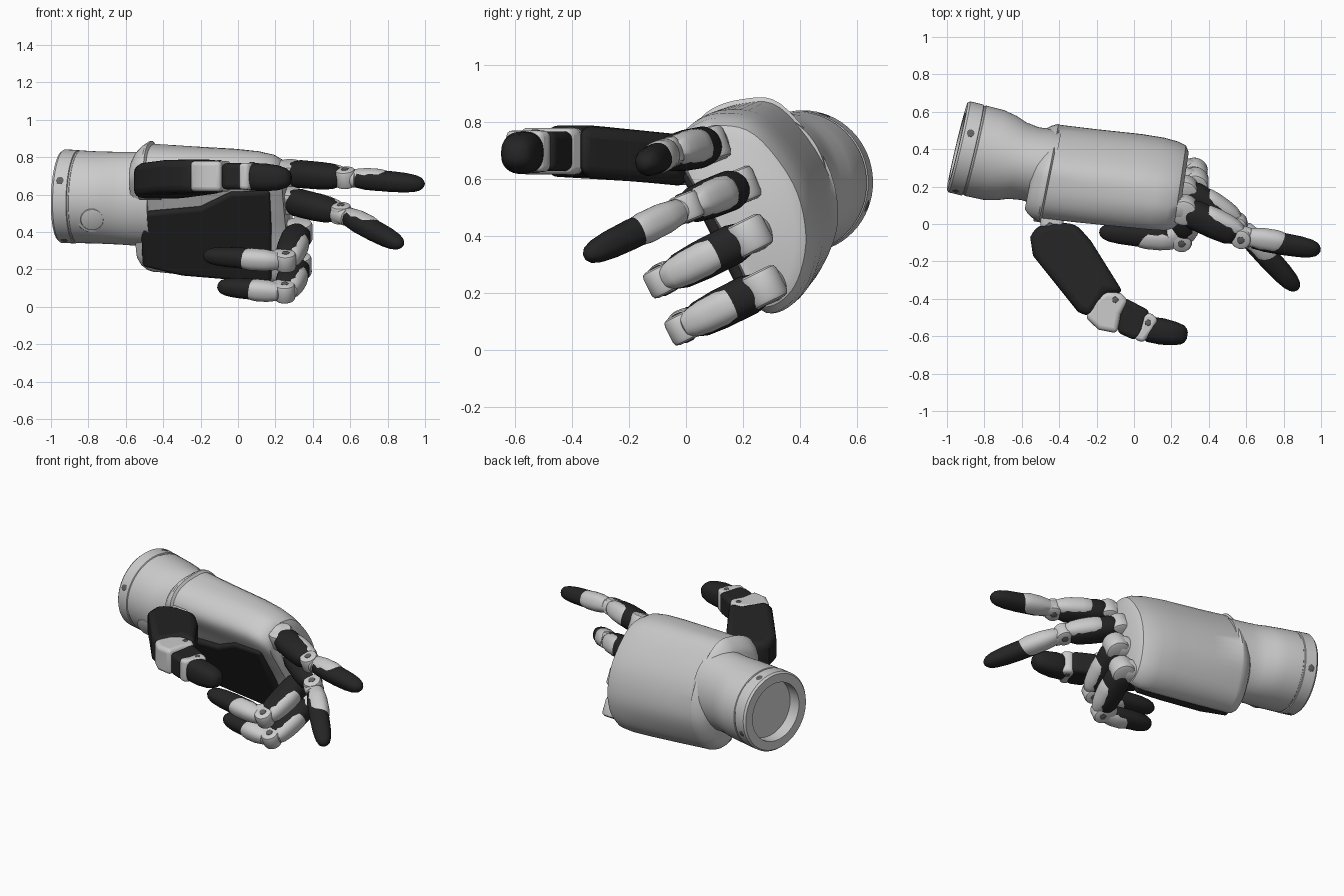
import bpy, bmesh, math
from mathutils import Vector as V

if "Cube" in bpy.data.objects:
    bpy.data.objects.remove(bpy.data.objects["Cube"])

black = bpy.data.materials.new("black_rubber")
black.diffuse_color = (0.018, 0.018, 0.018, 1)
black.use_nodes = True
black.node_tree.nodes["Principled BSDF"].inputs["Base Color"].default_value = black.diffuse_color
dark = bpy.data.materials.new("dark_metal")
dark.diffuse_color = (0.12, 0.12, 0.12, 1)
dark.use_nodes = True
dark.node_tree.nodes["Principled BSDF"].inputs["Base Color"].default_value = dark.diffuse_color
WIDE = V((0, -0.39, 0.92)).normalized()      # little finger towards index finger
PALM = V((0, -0.92, -0.39)).normalized()     # out of the palm


def finish(name, bm, mat=None, bevel=0):
    bmesh.ops.recalc_face_normals(bm, faces=bm.faces)
    me = bpy.data.meshes.new(name)
    bm.to_mesh(me)
    bm.free()
    ob = bpy.data.objects.new(name, me)
    bpy.context.collection.objects.link(ob)
    if mat:
        me.materials.append(mat)
    if bevel:
        m = ob.modifiers.new("bevel", 'BEVEL')
        m.width, m.segments, m.limit_method = bevel, 4, 'ANGLE'
        m.angle_limit = math.radians(40)
    return ob


def loft(name, rings, mat=None):
    bm = bmesh.new()
    rows = [[bm.verts.new(p) for p in r] for r in rings]
    n = len(rows[0])
    for a, b in zip(rows, rows[1:]):
        for i in range(n):
            bm.faces.new((a[i], a[(i + 1) % n], b[(i + 1) % n], b[i]))
    bm.faces.new(rows[0])
    bm.faces.new(rows[-1])
    return finish(name, bm, mat)


def oval(c, p, q, rp, rq, n=32, power=1.0):
    out = []
    for i in range(n):
        a = 2 * math.pi * i / n
        x, y = math.cos(a), math.sin(a)
        out.append(c + p * rp * math.copysign(abs(x) ** power, x)
                   + q * rq * math.copysign(abs(y) ** power, y))
    return out


def rod(name, c, axis, r, length, mat=None, e=.008):
    axis = axis.normalized()
    p = axis.orthogonal().normalized()
    q = axis.cross(p)
    e = min(e, length * .3)
    h = length / 2
    return loft(name, [oval(c + axis * s, p, q, k, k) for s, k in
                       ((-h, r - e), (-h + e * .3, r - e * .3), (-h + e, r),
                        (h - e, r), (h - e * .3, r - e * .3), (h, r - e))], mat)


def slab(name, bottom, top, mat=None, bevel=0.02):
    bm = bmesh.new()
    a = [bm.verts.new(p) for p in bottom]
    b = [bm.verts.new(p) for p in top]
    bm.faces.new(a)
    bm.faces.new(b)
    for i in range(len(a)):
        j = (i + 1) % len(a)
        bm.faces.new((a[i], a[j], b[j], b[i]))
    return finish(name, bm, mat, bevel)


def spline(pts, k=5):
    out, n = [], len(pts)
    for i in range(n):
        a, b, c, d = (V(pts[(i + j) % n]) for j in (-1, 0, 1, 2))
        for s in range(k):
            t = s / k
            out.append(0.5 * (2 * b + (c - a) * t + (2 * a - 5 * b + 4 * c - d) * t * t
                              + (3 * b - a - 3 * c + d) * t ** 3))
    return out


# Palm shell: two cross-sections (y, z) blended along x, lip on the index side
heel = spline([(.03, .72), (.08, .82), (.2, .865), (.33, .85), (.48, .66), (.53, .45),
               (.47, .28), (.39, .2), (.3, .2), (.23, .33), (.16, .465), (.09, .6)])
head = spline([(-.04, .7), (.0, .78), (.1, .825), (.25, .79), (.4, .6), (.45, .4),
               (.42, .23), (.35, .14), (.27, .13), (.2, .26), (.13, .4), (.04, .55)])
rings = []
for x, t, s, lip in ((-.54, 0, .8, 0), (-.52, 0, .9, 0), (-.49, 0, .97, .02), (-.46, 0, 1, .045), (-.45, 0, 1, .045),
                     (-.44, 0, 1, 0), (-.25, .3, 1.005, 0), (0, .65, 1.01, 0), (.12, .85, 1, 0),
                     (.2, 1, .97, 0), (.245, 1, .9, 0), (.265, 1, .78, 0)):
    ring = [a.lerp(b, t) for a, b in zip(heel, head)]
    mid = V((.29, .53)).lerp(V((.15, .45)), t)
    ring = [mid + (p - mid) * (s + lip * min(1, max(0, (p.y - .4) / .2))) for p in ring]
    rings.append([V((x + (.2 - .05 * t) * (p.x - .3 + .1 * t), p.x, p.y)) for p in ring])
loft("palm_shell", rings)

# Palm pad
pad = [(-.52, .51), (-.2, .54), (-.04, .62), (.17, .63), (.18, .4), (.18, .145), (0, .15), (-.3, .175), (-.51, .225)]
base = [V((x, .345 - .5 * z - .1 * x, z)) for x, z in pad]
slab("palm_pad", [p - PALM * .07 for p in base], [p + PALM * .035 for p in base], black, .02)

# Wrist with hollow end
AX = V((.97, -.23, -.035)).normalized()
Q = AX.cross(V((0, 0, 1))).normalized()
R = Q.cross(AX)
W0 = V((-.945, .415, .592))
prof = [(.08, .16, .16), (.08, .185, .185), (.0, .185, .185), (0, .24, .24), (.012, .25, .25), (.085, .25, .25),
        (.088, .244, .244), (.096, .244, .244), (.099, .248, .248), (.2, .246, .246), (.27, .232, .247),
        (.33, .21, .247), (.4, .2, .25), (.46, .205, .25), (.52, .205, .25)]
loft("wrist", [oval(W0 + AX * s, Q, R, a, b, 64) for s, a, b in prof])
for i in range(4):
    a = math.radians(20 + 90 * i)
    d = Q * math.cos(a) + R * math.sin(a)
    rod("wrist_screw", W0 + AX * .045 + d * .243, d, .022, .016, dark)
rod("wrist_button_collar", V((-.78, .2, .485)), PALM, .085, .06)
rod("wrist_button", V((-.78, .19, .48)), PALM, .062, .08)


def limb(name, a, b, prof, mat=None, lift=0.0, depth=1.1):
    u = (b - a).normalized()
    w = (WIDE - u * WIDE.dot(u)).normalized()
    back = w.cross(u)
    return loft(name, [oval(a.lerp(b, t) + back * lift, w, back, r, r * depth, 36, .85)
                       for t, r in prof], mat)


# Fingers: base, middle joint, tip
fingers = {
    "index": ((.27, .075, .715), (.575, -.07, .69), (.997, -.14, .655)),
    "middle": ((.27, .18, .57), (.55, -.0, .5), (.875, -.35, .33)),
    "ring": ((.325, .22, .4), (.255, -.085, .245), (-.185, -.04, .275)),
    "little": ((.32, .27, .22), (.25, -.01, .08), (-.11, .02, .11)),
}
for name, pts in fingers.items():
    a, b, c = map(V, pts)
    u, v = (b - a).normalized(), (c - b).normalized()
    w = (WIDE - u * WIDE.dot(u)).normalized()
    # knuckle mount and rounded knuckle cap
    rod(name + "_knuckle", a, w, .074, .12, None, .02)
    limb(name + "_mount", a + V((-.14, .03, .01)), a + V((.02, 0, 0)),
         [(0, .05), (.2, .062), (.8, .062), (.95, .05), (1, .03)])
    # lower segment, rubber core with back plate
    limb(name + "_lower_segment", a, b, [(0, .045), (.05, .06), (.18, .071), (.55, .07),
                                         (.78, .064), (.9, .05), (.95, .035)], black)
    limb(name + "_lower_plate", a, b, [(.22, .015), (.235, .03), (.28, .047), (.36, .06), (.5, .063),
                                       (.7, .06), (.85, .053), (.95, .04), (.99, .02)], None, .024, .98)
    # middle joint
    rod(name + "_joint", b, w, .056, .1, None, .018)
    rod(name + "_joint_pin", b, w, .022, .108, dark)
    limb(name + "_joint_link", b - u * .06, b + v * .07,
         [(0, .03), (.1, .043), (.5, .048), (.9, .046), (1, .03)])
    # fingertip, rubber core with back shell
    limb(name + "_tip", b, c, [(.1, .03), (.15, .045), (.3, .052), (.55, .053), (.75, .05),
                               (.88, .043), (.95, .033), (.985, .02), (1, .008)], black)
    limb(name + "_tip_shell", b, c, [(.06, .03), (.1, .046), (.25, .056), (.42, .057),
                                     (.5, .052), (.55, .044), (.6, .02)], None, .008, 1.05)


# Thumb: top outlines (x, y) with thickness in z
def thumb(name, outline, half, mat, bevel):
    def lay(s):
        return [V((x, y, .665 - .1 * max(y, -.33) + s * half)) for x, y in outline]
    return slab(name, lay(-1), lay(1), mat, bevel)


thumb("thumb_base_segment", [(-.52, -.01), (-.43, .01), (-.31, .0), (-.23, -.09), (-.055, -.37), (-.15, -.37),
                             (-.23, -.5), (-.3, -.47), (-.42, -.32), (-.54, -.17), (-.555, -.07)], .09, black, .04)
thumb("thumb_knuckle", [(-.07, -.37), (-.15, -.36), (-.22, -.41), (-.26, -.5), (-.19, -.565), (-.09, -.585),
                        (-.07, -.48), (-.03, -.41)], .082, None, .025)
thumb("thumb_middle_segment", [(-.06, -.39), (-.0, -.42), (.085, -.465), (.04, -.61), (-.01, -.615),
                               (-.09, -.58), (-.07, -.48)], .07, black, .025)
thumb("thumb_joint", [(.05, -.48), (.09, -.475), (.13, -.51), (.1, -.57), (.05, -.635), (.0, -.615),
                      (.03, -.56)], .072, None, .02)
T0, T1 = V((.06, -.56, .695)), V((.285, -.597, .688))
tu = (T1 - T0).normalized()
tq = V((0, 0, 1)).cross(tu)
loft("thumb_tip", [oval(T0.lerp(T1, t), tq, V((0, 0, 1)), r, h, 32, .8) for t, r, h in
                   ((0, .055, .06), (.08, .068, .073), (.4, .071, .074), (.7, .063, .066),
                    (.88, .052, .052), (.96, .038, .036), (1, .018, .018))], black)
for x, y, r, h in ((-.1, -.405, .018, .172), (.075, -.528, .018, .152), (-.45, -.012, .02, .16)):
    rod("thumb_pin", V((x, y, .665 - .1 * max(y, -.33))), V((0, 0, 1)), r, h, dark)
# Thumb mount into the palm
slab("thumb_mount", [V((x, y, .58)) for x, y in ((-.5, -.03), (-.38, -.03), (-.37, .14), (-.5, .14))],
     [V((x, y, .74)) for x, y in ((-.5, -.03), (-.38, -.03), (-.37, .14), (-.5, .14))], None, .02)
rod("thumb_swivel", V((-.47, .075, .64)), V((1, -.15, 0)), .07, .12)

# Smooth shading with sharp edges kept
bpy.ops.object.select_all(action='SELECT')
bpy.context.view_layer.objects.active = bpy.context.selected_objects[0]
bpy.ops.object.shade_smooth_by_angle(angle=math.radians(35))
